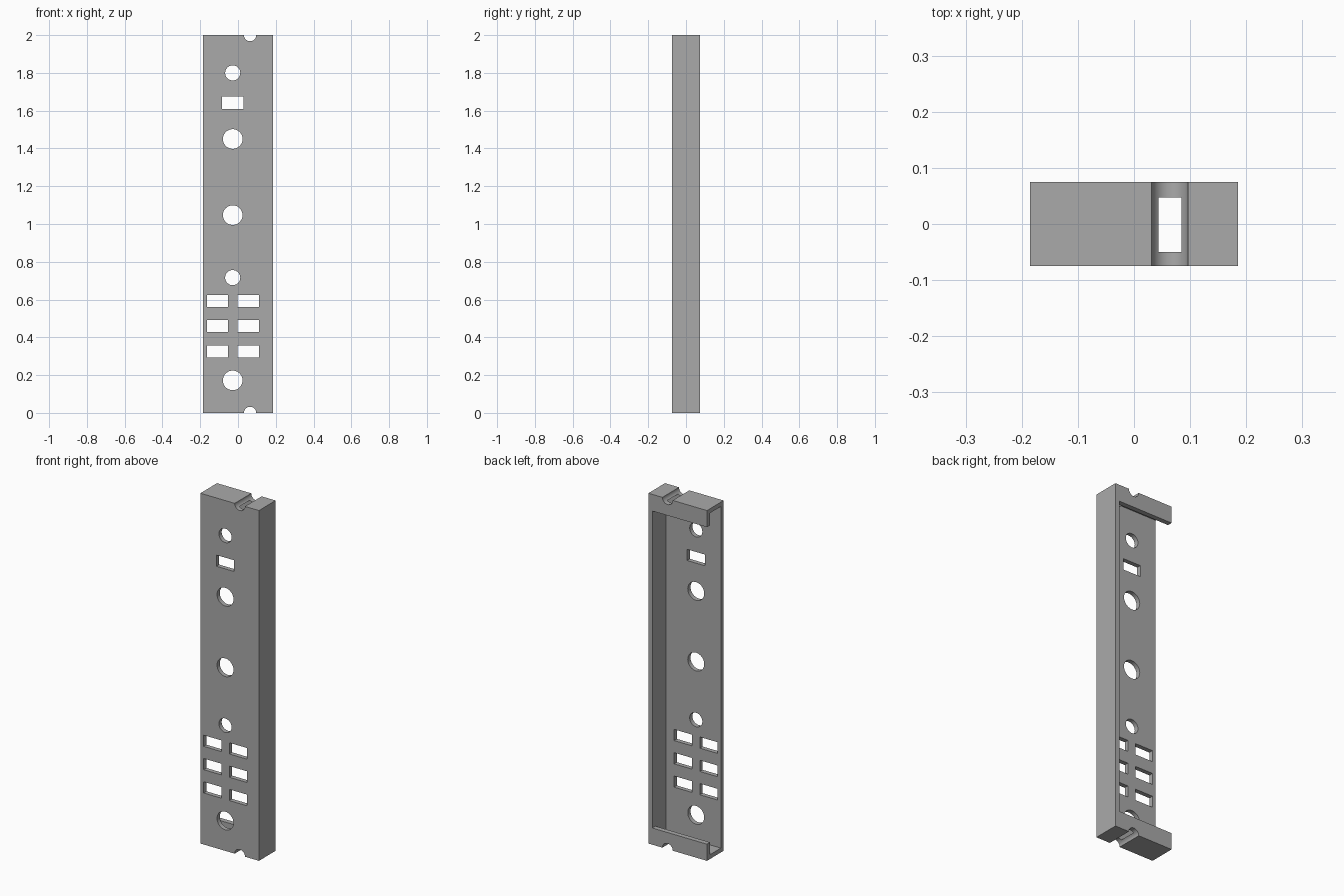
import bpy
from math import pi, radians

if "Cube" in bpy.data.objects:
    bpy.data.objects.remove(bpy.data.objects["Cube"], do_unlink=True)

WIDTH, DEPTH, HEIGHT = 0.37, 0.15, 2.0
WALL, LIP_THICK, LIP_HEIGHT = 0.025, 0.028, 0.095
RIGHT, FRONT, BACK = -WIDTH / 2, -DEPTH / 2, DEPTH / 2
HOLE_X = -0.028
OUT = 0.1  # how far cutters reach past the body


def box(name, x, y, z):
    """Box from (low, high) ranges on each axis."""
    bpy.ops.mesh.primitive_cube_add(size=1, location=[sum(r) / 2 for r in (x, y, z)])
    obj = bpy.context.object
    obj.name = name
    obj.scale = [r[1] - r[0] for r in (x, y, z)]
    bpy.ops.object.transform_apply(location=False, rotation=False, scale=True)
    return obj


def rod(name, x, z, radius, depth, y=0):
    """Cylinder running front to back."""
    bpy.ops.mesh.primitive_cylinder_add(vertices=48, radius=radius, depth=depth,
                                        location=(x, y, z), rotation=(pi / 2, 0, 0))
    bpy.context.object.name = name
    return bpy.context.object


def cut(body, cutter):
    mod = body.modifiers.new(cutter.name, "BOOLEAN")
    mod.operation = "DIFFERENCE"
    mod.solver = "EXACT"
    mod.object = cutter
    bpy.context.view_layer.objects.active = body
    bpy.ops.object.modifier_apply(modifier=mod.name)
    bpy.data.objects.remove(cutter, do_unlink=True)


# Outer block
panel = box("panel_housing", (RIGHT, -RIGHT), (FRONT, BACK), (0, HEIGHT))

# Hollow, open on the right side, with a back opening between two lips
inside_x = (RIGHT - OUT, -RIGHT - WALL)
cut(panel, box("hollow", inside_x, (FRONT + WALL, BACK - LIP_THICK), (WALL, HEIGHT - WALL)))
cut(panel, box("back_opening", inside_x, (0, BACK + OUT), (LIP_HEIGHT, HEIGHT - LIP_HEIGHT)))

# Round holes in the front plate
for z, radius in ((1.8, 0.04), (1.45, 0.052), (1.047, 0.052), (0.716, 0.04), (0.172, 0.052)):
    cut(panel, rod("round_hole", HOLE_X, z, radius, OUT, FRONT))

# Rectangular slots: one high up, and three rows of two
slots = [(HOLE_X, 1.642)] + [(x, z) for z in (0.592, 0.459, 0.326) for x in (-0.108, 0.054)]
for x, z in slots:
    cut(panel, box("slot", (x - 0.056, x + 0.056), (FRONT - OUT, FRONT + OUT / 2),
                   (z - 0.032, z + 0.032)))

# Half-round notches across the top and bottom ends
for z in (0, HEIGHT):
    cut(panel, rod("end_notch", 0.064, z, 0.0325, DEPTH + OUT))

# Material and shading
grey = bpy.data.materials.new("plain_grey")
grey.use_nodes = True
colour = (0.4, 0.4, 0.4, 1)
grey.diffuse_color = colour
grey.node_tree.nodes["Principled BSDF"].inputs["Base Color"].default_value = colour
panel.data.materials.clear()
panel.data.materials.append(grey)
bpy.ops.object.select_all(action="DESELECT")
panel.select_set(True)
bpy.context.view_layer.objects.active = panel
bpy.ops.object.shade_smooth_by_angle(angle=radians(30))
